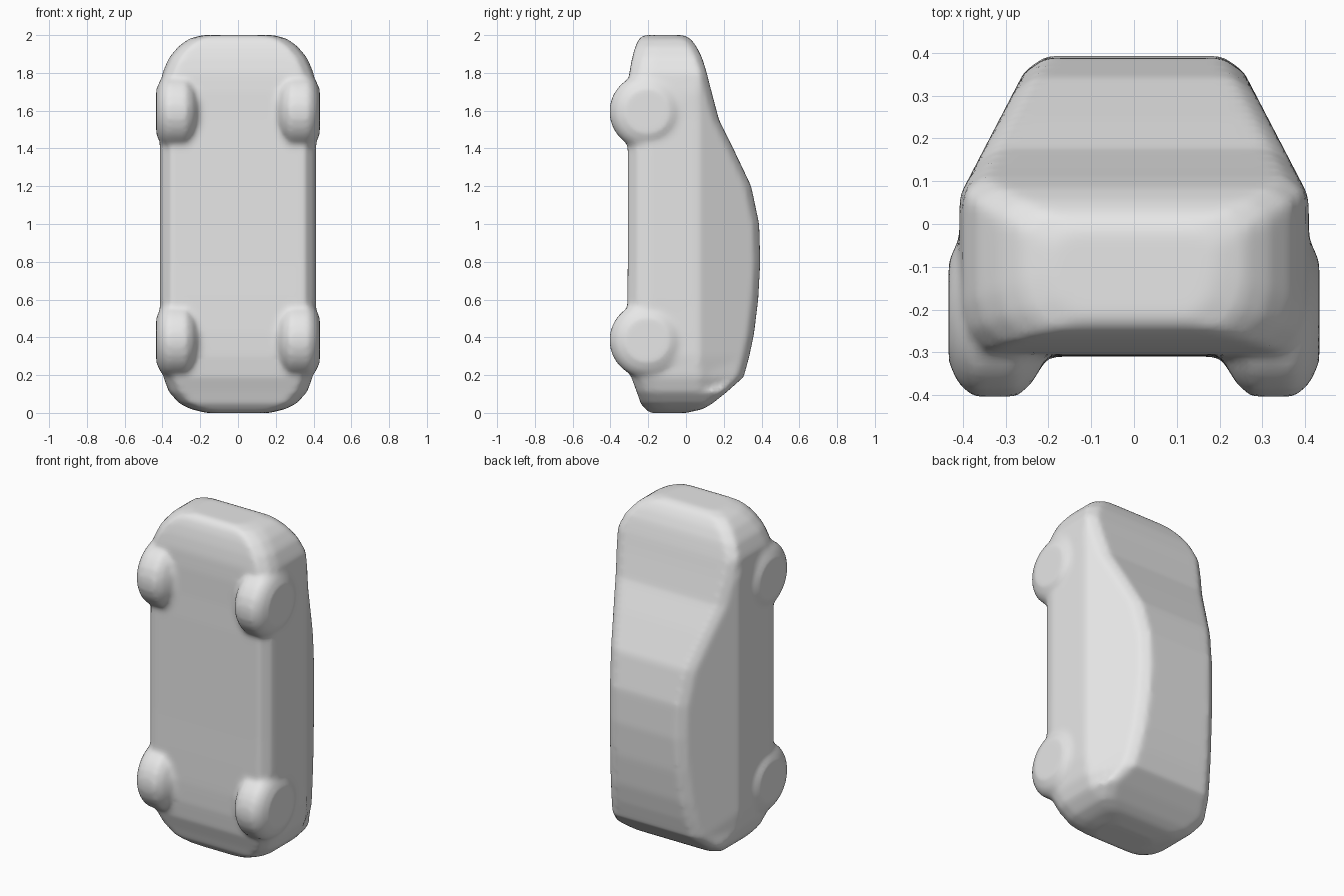
import bpy, bmesh, math
from mathutils import Matrix

if "Cube" in bpy.data.objects:
    bpy.data.objects.remove(bpy.data.objects["Cube"])

grey = bpy.data.materials.new("plain_grey")
grey.diffuse_color = (0.8, 0.8, 0.8, 1)
grey.use_nodes = True
grey.node_tree.nodes["Principled BSDF"].inputs["Base Color"].default_value = grey.diffuse_color

# Stations along the car: height, half width, underside y, roof y
STATIONS = [
    (0.00, 0.17, -0.19, 0.00), (0.02, 0.25, -0.215, 0.09), (0.05, 0.31, -0.24, 0.14),
    (0.11, 0.365, -0.26, 0.215), (0.19, 0.395, -0.29, 0.305), (0.30, 0.41, -0.305, 0.335),
    (0.42, 0.413, -0.31, 0.36), (0.60, 0.415, -0.31, 0.382), (0.80, 0.415, -0.308, 0.393),
    (1.00, 0.415, -0.308, 0.387), (1.20, 0.415, -0.308, 0.345), (1.40, 0.415, -0.308, 0.25),
    (1.55, 0.413, -0.305, 0.175), (1.70, 0.41, -0.305, 0.135), (1.80, 0.40, -0.30, 0.11),
    (1.88, 0.365, -0.285, 0.085), (1.94, 0.315, -0.268, 0.055), (1.98, 0.26, -0.25, 0.025),
    (2.00, 0.19, -0.225, -0.01)]


def cabin_edge(y):
    """Half width of the sloping cabin side at a given y."""
    return 0.40 - 0.52 * (y - 0.08)


def section(w, front, back):
    """Closed outline: flat belly, upright sides, tapering cabin and roof."""
    shoulder = min(0.07, back - 0.07)
    edge = min(w, cabin_edge(back - 0.035))
    half = [(w - 0.06, front), (w - 0.015, front + 0.05), (w, front + 0.11),
            (min(w, cabin_edge(shoulder)), shoulder),
            (edge, back - 0.035), (edge - 0.05, back)]
    return half + [(-x, y) for x, y in reversed(half)]


bm = bmesh.new()

# Body shell lofted through the stations
rings = []
for z, w, front, back in STATIONS:
    rings.append([bm.verts.new((x, y, z)) for x, y in section(w, front, back)])
for a, b in zip(rings, rings[1:]):
    n = len(a)
    for i in range(n):
        j = (i + 1) % n
        bm.faces.new((a[i], a[j], b[j], b[i]))
bm.faces.new(list(reversed(rings[0])))
bm.faces.new(rings[-1])


# Four rounded wheels, axles across the body
def wheel(x, z):
    place = (Matrix.Translation((x, -0.205, z))
             @ Matrix.Rotation(math.pi / 2, 4, 'Y'))
    rows = []
    for offset, radius in ((-0.115, 0.12), (-0.085, 0.17), (-0.05, 0.20),
                           (0.05, 0.20), (0.085, 0.17), (0.108, 0.12)):
        side = 1 if x > 0 else -1
        rows.append([bm.verts.new(place @ Matrix.Rotation(k * math.tau / 28, 4, 'Z')
                     @ Matrix.Translation((radius, 0, offset * side)).translation)
                     for k in range(28)])
    for a, b in zip(rows, rows[1:]):
        for k in range(28):
            m = (k + 1) % 28
            bm.faces.new((a[k], a[m], b[m], b[k]))
    bm.faces.new(list(reversed(rows[0])))
    bm.faces.new(rows[-1])


for side in (-1, 1):
    for z in (0.385, 1.595):
        wheel(side * 0.325, z)

bmesh.ops.recalc_face_normals(bm, faces=bm.faces)
mesh = bpy.data.meshes.new("car_body")
bm.to_mesh(mesh)
bm.free()
mesh.materials.append(grey)
body = bpy.data.objects.new("car_body", mesh)
bpy.context.collection.objects.link(body)

# Fuse the wheels into the body and soften everything
fuse = body.modifiers.new("fuse", 'REMESH')
fuse.mode = 'VOXEL'
fuse.voxel_size = 0.016
fuse.use_smooth_shade = True
soften = body.modifiers.new("soften", 'SMOOTH')
soften.factor = 0.5
soften.iterations = 6
